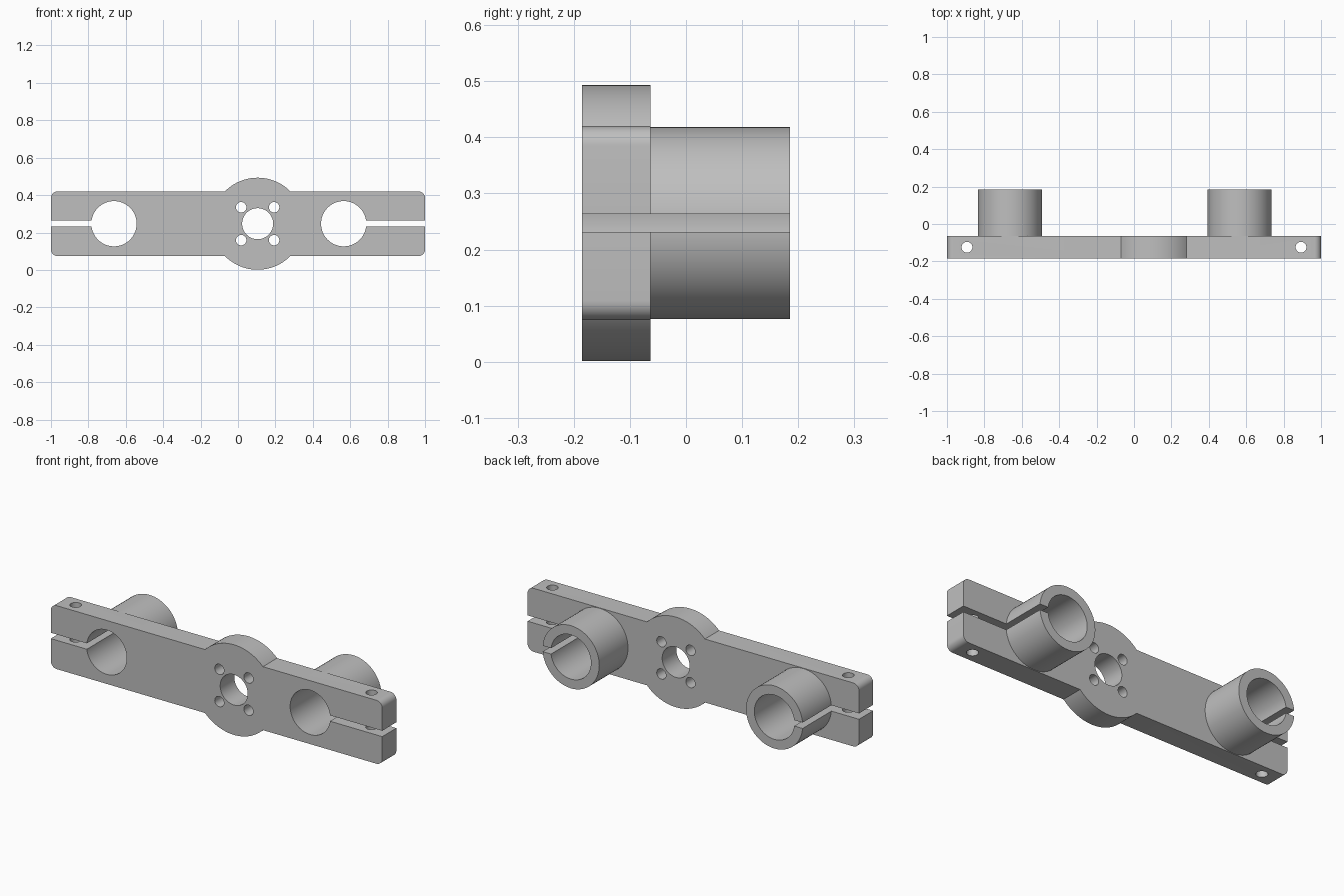
import bpy, bmesh, math
from mathutils import Matrix, Vector

cube = bpy.data.objects.get("Cube")
if cube:
    bpy.data.objects.remove(cube, do_unlink=True)

MID = 0.247                     # height of the bar's centre line
FRONT, PLATE_BACK, BACK = -0.185, -0.063, 0.185
HUB_X = 0.105
TUBES = ((-0.663, -1), (0.565, 1))   # tube centre and its outward direction

metal = bpy.data.materials.new("plain grey")
metal.use_nodes = True
grey = (0.52, 0.52, 0.52, 1)
metal.diffuse_color = grey
metal.node_tree.nodes["Principled BSDF"].inputs["Base Color"].default_value = grey


def make(name, bm):
    mesh = bpy.data.meshes.new(name)
    bm.to_mesh(mesh)
    bm.free()
    mesh.materials.append(metal)
    obj = bpy.data.objects.new(name, mesh)
    bpy.context.collection.objects.link(obj)
    return obj


def box(name, x0, x1, y0, y1, z0, z1, corner=0):
    bm = bmesh.new()
    size = Vector((x1 - x0, y1 - y0, z1 - z0))
    centre = Vector((x0 + x1, y0 + y1, z0 + z1)) / 2
    bmesh.ops.create_cube(bm, size=1, matrix=Matrix.Translation(centre) @ Matrix.Diagonal(size).to_4x4())
    if corner:
        # round only the edges that run front to back
        edges = [e for e in bm.edges if abs(e.verts[0].co.y - e.verts[1].co.y) > 0.01]
        bmesh.ops.bevel(bm, geom=edges, offset=corner, segments=8, profile=0.5, affect='EDGES')
    return make(name, bm)


def cylinder(name, centre, radius, length, axis='Y', sides=64):
    bm = bmesh.new()
    turn = Matrix.Rotation(math.pi / 2, 4, 'X') if axis == 'Y' else Matrix()
    bmesh.ops.create_cone(bm, cap_ends=True, segments=sides, radius1=radius, radius2=radius,
                          depth=length, matrix=Matrix.Translation(centre) @ turn)
    return make(name, bm)


def combine(target, tool, operation):
    mod = target.modifiers.new(tool.name, 'BOOLEAN')
    mod.operation, mod.object, mod.solver = operation, tool, 'EXACT'
    bpy.context.view_layer.objects.active = target
    bpy.ops.object.modifier_apply(modifier=mod.name)
    bpy.data.objects.remove(tool, do_unlink=True)


# Plate with rounded ends and a round hub
plate_y = (FRONT + PLATE_BACK) / 2
bracket = box("clamp_bracket", -1, 1, FRONT, PLATE_BACK, MID - 0.173, MID + 0.173, 0.035)
combine(bracket, cylinder("hub", (HUB_X, plate_y, MID), 0.246, PLATE_BACK - FRONT, sides=96), 'UNION')

# Clamp tubes on the back
for x, side in TUBES:
    start = plate_y
    combine(bracket, cylinder("clamp_tube", (x, (start + BACK) / 2, MID), 0.171, BACK - start), 'UNION')

# Bores, slots and vertical screw holes at both ends
for x, side in TUBES:
    combine(bracket, cylinder("bore", (x, 0, MID), 0.121, 1), 'DIFFERENCE')
    x0, x1 = sorted((x, side * 1.2))
    combine(bracket, box("slot", x0, x1, -0.5, 0.5, MID - 0.016, MID + 0.016), 'DIFFERENCE')
    combine(bracket, cylinder("screw_hole", (side * 0.893, plate_y, MID), 0.029, 1, 'Z', 32), 'DIFFERENCE')

# Hub hole and the four mounting holes around it
combine(bracket, cylinder("hub_hole", (HUB_X, 0, MID), 0.083, 1), 'DIFFERENCE')
for dx in (-0.088, 0.088):
    for dz in (-0.088, 0.088):
        combine(bracket, cylinder("mount_hole", (HUB_X + dx, 0, MID + dz), 0.028, 1, sides=32), 'DIFFERENCE')

# Smooth the round walls, keep the edges sharp
bpy.ops.object.select_all(action='DESELECT')
bracket.select_set(True)
bpy.context.view_layer.objects.active = bracket
bpy.ops.object.shade_smooth_by_angle(angle=math.radians(30))
